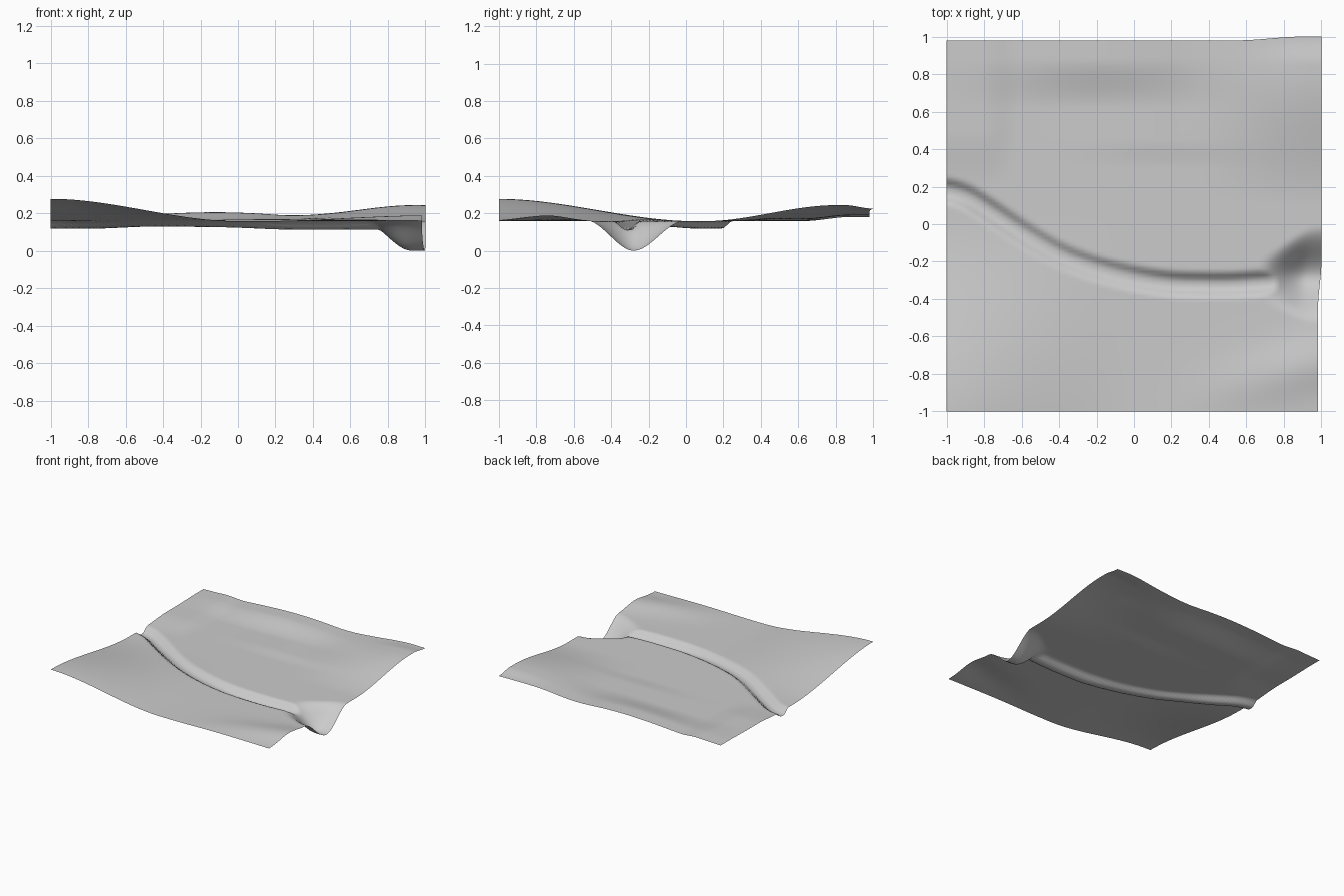
import bpy
import bmesh
import math

cube = bpy.data.objects.get("Cube")
if cube:
    bpy.data.objects.remove(cube, do_unlink=True)

CELLS = 110
# Centre line of the stream bed, as (x, y)
BED = [(-1.1, .18), (-.94, .175), (-.8, .09), (-.6, -.045), (-.4, -.165), (-.2, -.24),
       (0, -.29), (.2, -.32), (.5, -.325), (.75, -.31), (1.1, -.27)]


def ramp(v, start, end):
    t = max(0, min(1, (v - start) / (end - start)))
    return t * t * (3 - 2 * t)


def bump(v, centre, width):
    return math.exp(-((v - centre) / width) ** 2)


def bed_line(x):
    """Return the y and the slope of the stream bed at x."""
    for (x0, y0), (x1, y1) in zip(BED, BED[1:]):
        if x <= x1:
            slope = (y1 - y0) / (x1 - x0)
            return y0 + slope * (x - x0), slope
    return BED[-1][1], 0


def bed_y(x):
    # Average nearby points to round the corners of the path
    offsets = [i * .02 for i in range(-4, 5)]
    return sum(bed_line(x + d)[0] for d in offsets) / len(offsets)


def land(x, y):
    z = .166
    # Front left hill
    z += .119 * ramp(x, 0, -1) * ramp(y, .05, -1)
    # Back right hill, rounded off at the far edge
    z += .085 * ramp(x, .2, .95) * ramp(y, .1, .8)
    z -= .02 * ramp(y, .85, 1) * ramp(x, .5, 1)
    # Low banks along the back and the left
    z += .042 * ramp(y, .62, .9) * bump(x, -.2, .55)
    z += .018 * ramp(x, -.62, -.8) * ramp(y, .2, .5)
    z += .01 * ramp(y, .3, .45) * bump(x, .15, .4)
    # Front right ridge
    z += .03 * ramp(x, .1, 1) * bump(y, -.74 + .25 * (x - 1), .15)
    return z


def carving(x, y):
    # Stream channel, narrow with a rounded floor
    centre = bed_y(x)
    slope = (bed_y(x + .02) - bed_y(x - .02)) / .04
    across = abs(y - centre) / math.hypot(1, slope)
    depth = .033 + .012 * ramp(x, -.1, .3) + .007 * ramp(x, -.5, -.8)
    channel = depth * ramp(across, .075, .015)
    # Deep basin at the stream's mouth, opening toward the right edge
    open_up = ramp(x, .66, .93)
    spread = ramp(x, .62, 1.0)
    mid = -.28
    reach = .1 + .17 * spread if y > mid else .14 + .11 * spread
    basin = .158 * open_up * ramp(abs(y - mid), reach, 0)
    return max(channel, basin)


# Terrain sheet
bm = bmesh.new()
bmesh.ops.create_grid(bm, x_segments=CELLS, y_segments=CELLS, size=1)
for v in bm.verts:
    x, y = v.co.x, v.co.y
    v.co.z = land(x, y) - carving(x, y)
    # Slightly uneven right and back edges
    v.co.x -= .018 * ramp(x, .7, 1) * ramp(y, -.2, -.45)
    v.co.y -= .02 * ramp(y, .7, 1) * ramp(x, .9, .55)
low = min(v.co.z for v in bm.verts)
for v in bm.verts:
    v.co.z -= low
mesh = bpy.data.meshes.new("terrain")
bm.to_mesh(mesh)
bm.free()
mesh.shade_smooth()
terrain = bpy.data.objects.new("terrain", mesh)
bpy.context.collection.objects.link(terrain)

# Plain grey ground
grey = bpy.data.materials.new("pale grey")
grey.use_nodes = True
colour = (.6, .6, .6, 1)
grey.diffuse_color = colour
grey.node_tree.nodes["Principled BSDF"].inputs["Base Color"].default_value = colour
mesh.materials.append(grey)
